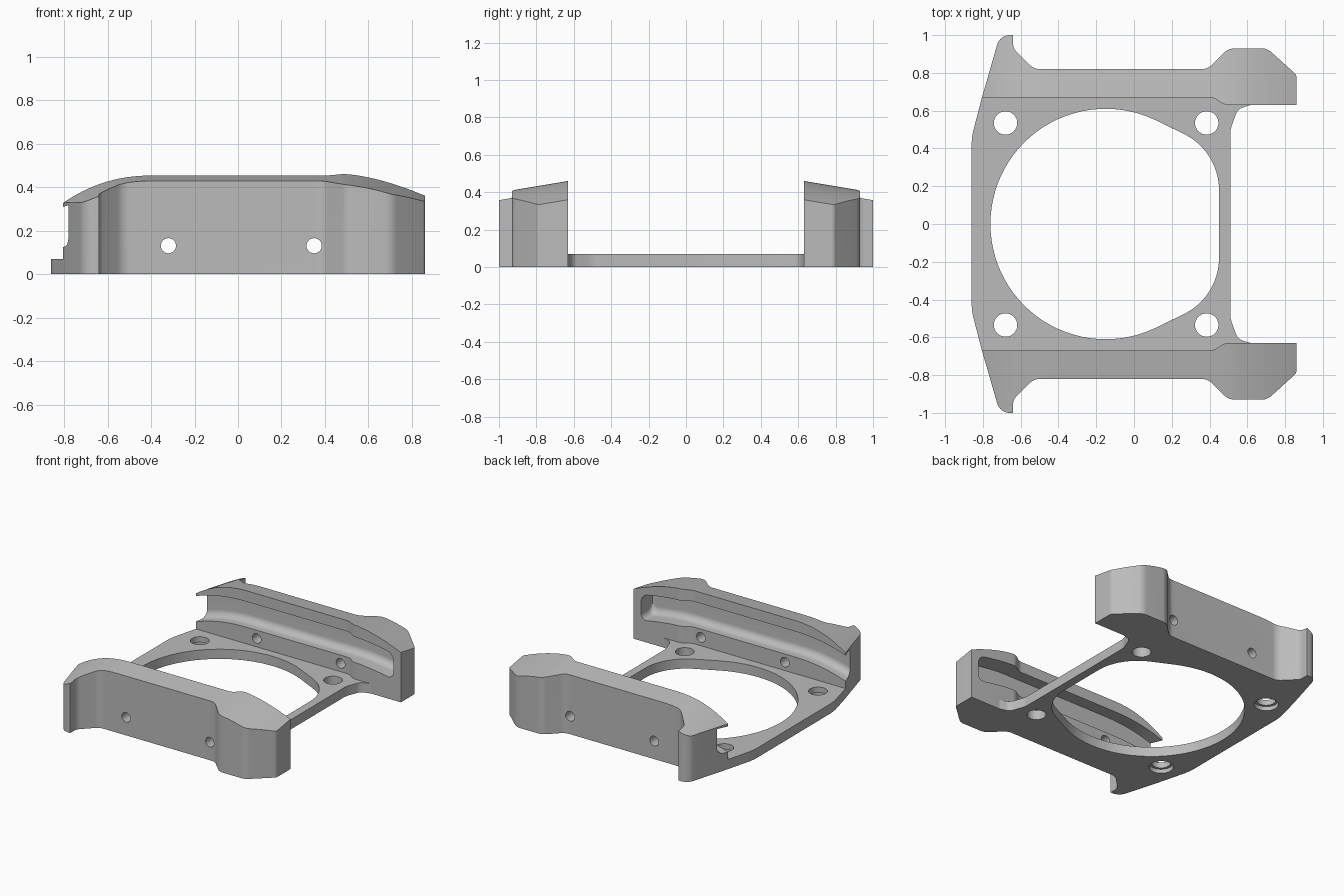
import bpy, bmesh, math
from mathutils import Vector

if "Cube" in bpy.data.objects:
    bpy.data.objects.remove(bpy.data.objects["Cube"])

grey = bpy.data.materials.new("satin grey")
grey.use_nodes = True
GREY = (0.5, 0.5, 0.5, 1)
grey.diffuse_color = GREY
grey.node_tree.nodes["Principled BSDF"].inputs["Base Color"].default_value = GREY


def fillet(corners, steps=8):
    """Round the corners (x, y, radius) of a closed outline."""
    out = []
    for i, (x, y, r) in enumerate(corners):
        p = Vector((x, y))
        if not r:
            out.append(p)
            continue
        a = (Vector(corners[i - 1][:2]) - p).normalized()
        b = (Vector(corners[(i + 1) % len(corners)][:2]) - p).normalized()
        half = a.angle(b) / 2
        centre = p + (a + b).normalized() * r / math.sin(half)
        start = p + a * r / math.tan(half) - centre
        end = p + b * r / math.tan(half) - centre
        sweep = math.pi - 2 * half
        for k in range(steps + 1):
            t = k / steps
            arc = (start * math.sin((1 - t) * sweep) + end * math.sin(t * sweep)) / math.sin(sweep)
            out.append(centre + arc)
    return out


def loft(name, rings):
    """Closed solid through rings with equal point counts."""
    bm = bmesh.new()
    loops = [[bm.verts.new(p) for p in ring] for ring in rings]
    n = len(loops[0])
    for lo, hi in zip(loops, loops[1:]):
        for i in range(n):
            j = (i + 1) % n
            bm.faces.new((lo[i], lo[j], hi[j], hi[i]))
    bm.faces.new(loops[0][::-1])
    bm.faces.new(loops[-1])
    bmesh.ops.recalc_face_normals(bm, faces=bm.faces)
    mesh = bpy.data.meshes.new(name)
    bm.to_mesh(mesh)
    bm.free()
    mesh.materials.append(grey)
    obj = bpy.data.objects.new(name, mesh)
    bpy.context.collection.objects.link(obj)
    return obj


def prism(name, outline, z0, z1):
    return loft(name, [[(p[0], p[1], z) for p in outline] for z in (z0, z1)])


def circle(x, y, r, n=32):
    return [(x + r * math.cos(k * math.tau / n), y + r * math.sin(k * math.tau / n)) for k in range(n)]


def combine(obj, tool, operation="DIFFERENCE"):
    bpy.context.view_layer.objects.active = obj
    mod = obj.modifiers.new("cut", "BOOLEAN")
    mod.object, mod.operation, mod.solver = tool, operation, "EXACT"
    bpy.ops.object.modifier_apply(modifier=mod.name)
    bpy.data.objects.remove(tool)


def finish(obj):
    bpy.ops.object.select_all(action="DESELECT")
    obj.select_set(True)
    bpy.context.view_layer.objects.active = obj
    bpy.ops.object.shade_smooth_by_angle(angle=math.radians(22))


def mirrored(half):
    """Close an outline given as its +y half, running from -x to +x."""
    return half + [(x, -y, *r) for x, y, *r in reversed(half)]


# Base plate with its large opening
plate_half = [(-0.86, 0.46, 0.4), (-0.805, 0.67, 0), (0.42, 0.67, 0.08),
              (0.48, 0.63, 0.08), (0.62, 0.63, 0), (0.55, 0.61, 0.06), (0.51, 0.5, 0.15)]
plate = prism("base_plate", fillet(mirrored(plate_half)), 0, 0.07)

opening = []
for k in range(29):
    a = math.radians(180 - 115 * k / 28)
    opening.append((-0.15 + 0.61 * math.cos(a), 0.61 * math.sin(a)))
for k in range(13):
    a = math.radians(65 * (1 - k / 12))
    opening.append((0.12 + 0.33 * math.cos(a), 0.18 + 0.33 * math.sin(a)))
combine(plate, prism("opening_cutter", opening + [(x, -y) for x, y in opening[:0:-1]], -0.1, 0.2))

# Mounting holes, counterbored underneath on one side
for s in (-1, 1):
    for x in (-0.68, 0.385):
        combine(plate, prism("hole_cutter", circle(x, s * 0.535, 0.062), -0.1, 0.2))
    combine(plate, prism("bore_cutter", circle(-0.68, s * 0.535, 0.08), -0.1, 0.03))
finish(plate)


# Arched crest of the side walls
def crest(x):
    if x < -0.38:
        return 0.46 - 0.13 * ((-0.38 - x) / 0.43) ** 2.3
    if x > 0.48:
        return 0.46 - 0.1 * ((x - 0.48) / 0.38) ** 1.6
    return 0.46


wall_plan = fillet([(-0.805, 0.67, 0), (0.42, 0.67, 0.08), (0.48, 0.63, 0.08), (0.86, 0.63, 0),
                    (0.86, 0.79, 0.03), (0.705, 0.93, 0.08), (0.5, 0.93, 0.08), (0.39, 0.82, 0.08),
                    (-0.53, 0.82, 0.08), (-0.64, 0.93, 0.06), (-0.64, 1.0, 0), (-0.71, 1.0, 0.07)])


def trim_ring(y, s):
    drop = (y - 0.63) / 6
    xs = [-0.9 + 1.8 * k / 60 for k in range(61)]
    return [(0.9, s * y, -0.2), (-0.9, s * y, -0.2)] + [(x, s * y, crest(x) - drop) for x in xs]


def pocket_ring(x, s):
    rise = (crest(max(x, -0.81)) - 0.33) / 0.13
    c = 0.05
    inset = c - math.sqrt(max(0, c * c - max(0, x - 0.75) ** 2))
    top = 0.305 + 0.07 * rise - inset
    low = 0.12 + 0.07 * rise + inset
    ring = [(x, s * 0.5, low), (x, s * 0.5, top), (x, s * 0.76, top)]
    for k in range(9):
        a = k * math.pi / 16
        ring.append((x, s * (0.71 + c * math.cos(a)), low + c - c * math.sin(a)))
    return ring


# Side walls: plan outline trimmed by the crest, then hollowed and drilled
for name, s in (("front_wall", -1), ("back_wall", 1)):
    wall = prism(name, [(p.x, s * p.y) for p in wall_plan], 0, 0.6)
    combine(wall, loft("crest_trim", [trim_ring(0.5, s), trim_ring(1.1, s)]), "INTERSECT")
    stations = [-0.9 + 1.65 * k / 40 for k in range(41)]
    stations += [0.75 + 0.05 * math.sin(k * math.pi / 16) for k in range(1, 9)]
    combine(wall, loft("pocket_cutter", [pocket_ring(x, s) for x in stations]))
    for x in (-0.32, 0.35):
        ring = circle(x, 0.13, 0.035, 24)
        combine(wall, loft("screw_cutter", [[(u, s * y, v) for u, v in ring] for y in (0.5, 1.1)]))
    finish(wall)
